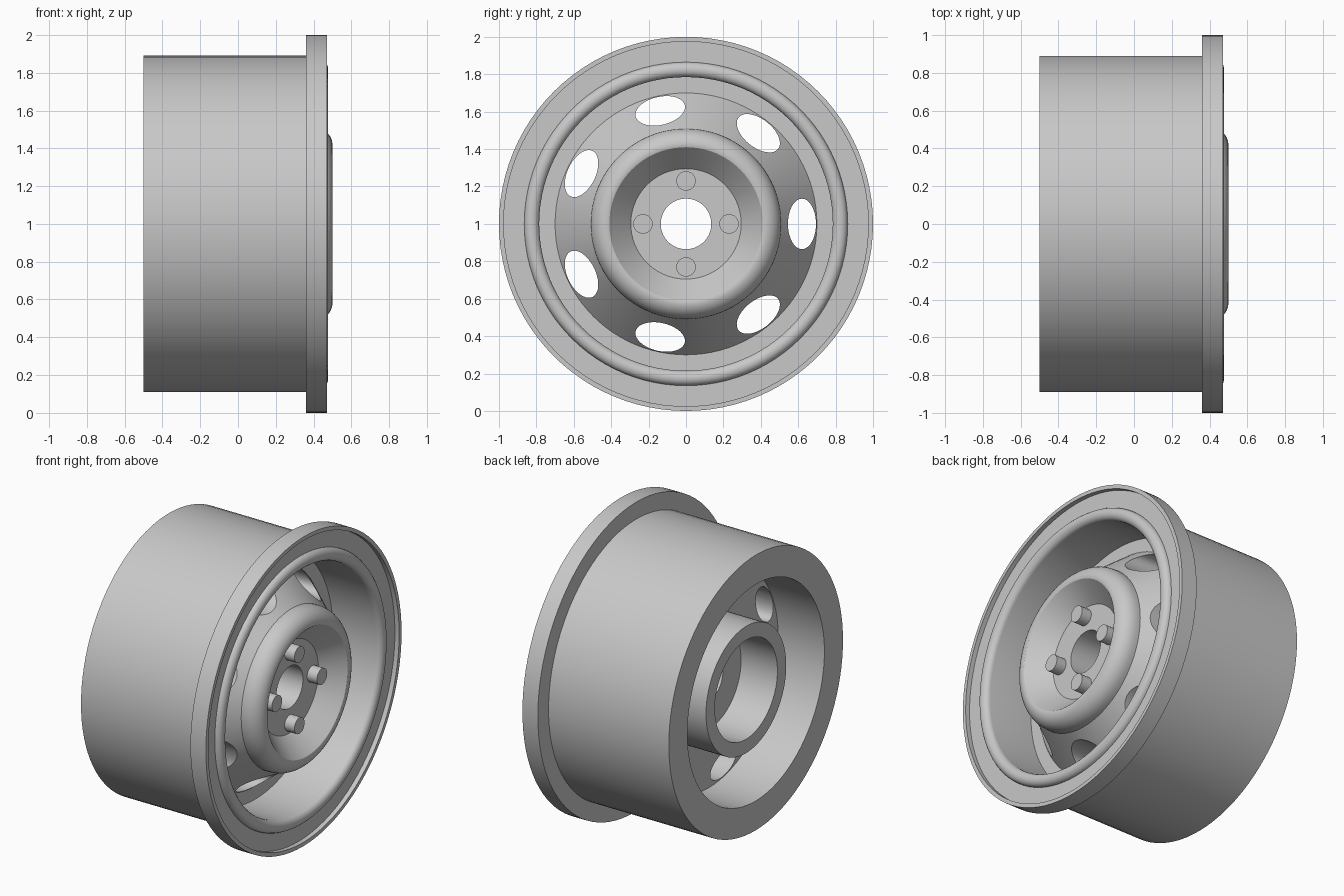
import bpy, bmesh, math
from mathutils import Matrix, Vector

SEGMENTS = 96
HUB_HEIGHT = 1.0

cube = bpy.data.objects.get("Cube")
if cube:
    bpy.data.objects.remove(cube, do_unlink=True)

steel = bpy.data.materials.new("grey_steel")
steel.use_nodes = True
grey = (0.58, 0.58, 0.58, 1)
steel.diffuse_color = grey
steel.node_tree.nodes["Principled BSDF"].inputs["Base Color"].default_value = grey


def add_object(name, bm):
    bmesh.ops.recalc_face_normals(bm, faces=bm.faces)
    mesh = bpy.data.meshes.new(name)
    bm.to_mesh(mesh)
    bm.free()
    mesh.materials.append(steel)
    obj = bpy.data.objects.new(name, mesh)
    bpy.context.collection.objects.link(obj)
    return obj


def activate(obj):
    bpy.ops.object.select_all(action="DESELECT")
    obj.select_set(True)
    bpy.context.view_layer.objects.active = obj


def smooth(obj):
    activate(obj)
    bpy.ops.object.shade_smooth_by_angle(angle=math.radians(28))


def arc(x, r, rx, rr, start, end, steps):
    """Points (x, radius) along an elliptical arc; 0 degrees points outward."""
    angles = [math.radians(start + (end - start) * i / steps) for i in range(steps + 1)]
    return [(x + rx * math.sin(a), r + rr * math.cos(a)) for a in angles]


def lathe(name, profile):
    """Revolve a closed (x, radius) profile around the axle."""
    bm = bmesh.new()
    rings = []
    for i in range(SEGMENTS):
        a = math.tau * i / SEGMENTS
        rings.append([bm.verts.new((x, r * math.cos(a), HUB_HEIGHT + r * math.sin(a)))
                      for x, r in profile])
    n = len(profile)
    for i, ring in enumerate(rings):
        following = rings[(i + 1) % SEGMENTS]
        for j in range(n):
            k = (j + 1) % n
            bm.faces.new((ring[j], ring[k], following[k], following[j]))
    return add_object(name, bm)


def axle_cylinder(name, angle, distance, x0, x1, radial, tangential, sides):
    """Cylinder along the axle direction, with an elliptical section."""
    bm = bmesh.new()
    bmesh.ops.create_cone(bm, cap_ends=True, segments=sides, radius1=1, radius2=1, depth=1)
    place = (Matrix.Translation(Vector(((x0 + x1) / 2, 0, HUB_HEIGHT)))
             @ Matrix.Rotation(angle, 4, "X")
             @ Matrix.Translation(Vector((0, distance, 0)))
             @ Matrix.Diagonal((x1 - x0, radial, tangential, 1))
             @ Matrix.Rotation(math.pi / 2, 4, "Y"))
    bmesh.ops.transform(bm, matrix=place, verts=bm.verts)
    return add_object(name, bm)


# Rim, disc and hub as one turned section
barrel = [(-0.17, 0.70), (-0.5, 0.70), (-0.5, 0.89), (0.36, 0.89)]
flange = [(0.36, 1.0), (0.47, 1.0), (0.47, 0.975), (0.44, 0.975)]
bead = arc(0.44, 0.825, 0.036, 0.04, 0, 180, 10)
disc_front = [(0.13, 0.785), (0.13, 0.70), (0.38, 0.51)]
hub_ridge = arc(0.40, 0.42, 0.10, 0.09, 0, 90, 8)
hub_bowl = [(0.497, 0.41), (0.37, 0.295), (0.37, 0.135)]
hub_back = [(-0.17, 0.135), (-0.17, 0.32), (-0.43, 0.32), (-0.43, 0.41), (-0.17, 0.41)]
wheel = lathe("wheel_rim", barrel + flange + bead + disc_front + hub_ridge + hub_bowl + hub_back)

# Seven vent holes through the disc
for i in range(7):
    cutter = axle_cylinder("vent_cutter", math.tau * i / 7, 0.62, -0.3, 0.45, 0.075, 0.135, 40)
    cutter.hide_render = True
    mod = wheel.modifiers.new("vent", "BOOLEAN")
    mod.operation = "DIFFERENCE"
    mod.solver = "EXACT"
    mod.object = cutter
    activate(wheel)
    bpy.ops.object.modifier_apply(modifier=mod.name)
    bpy.data.objects.remove(cutter, do_unlink=True)
smooth(wheel)

# Four wheel bolts
for i in range(4):
    smooth(axle_cylinder(f"wheel_bolt_{i + 1}", math.tau * i / 4, 0.23, 0.36, 0.44, 0.052, 0.052, 32))
